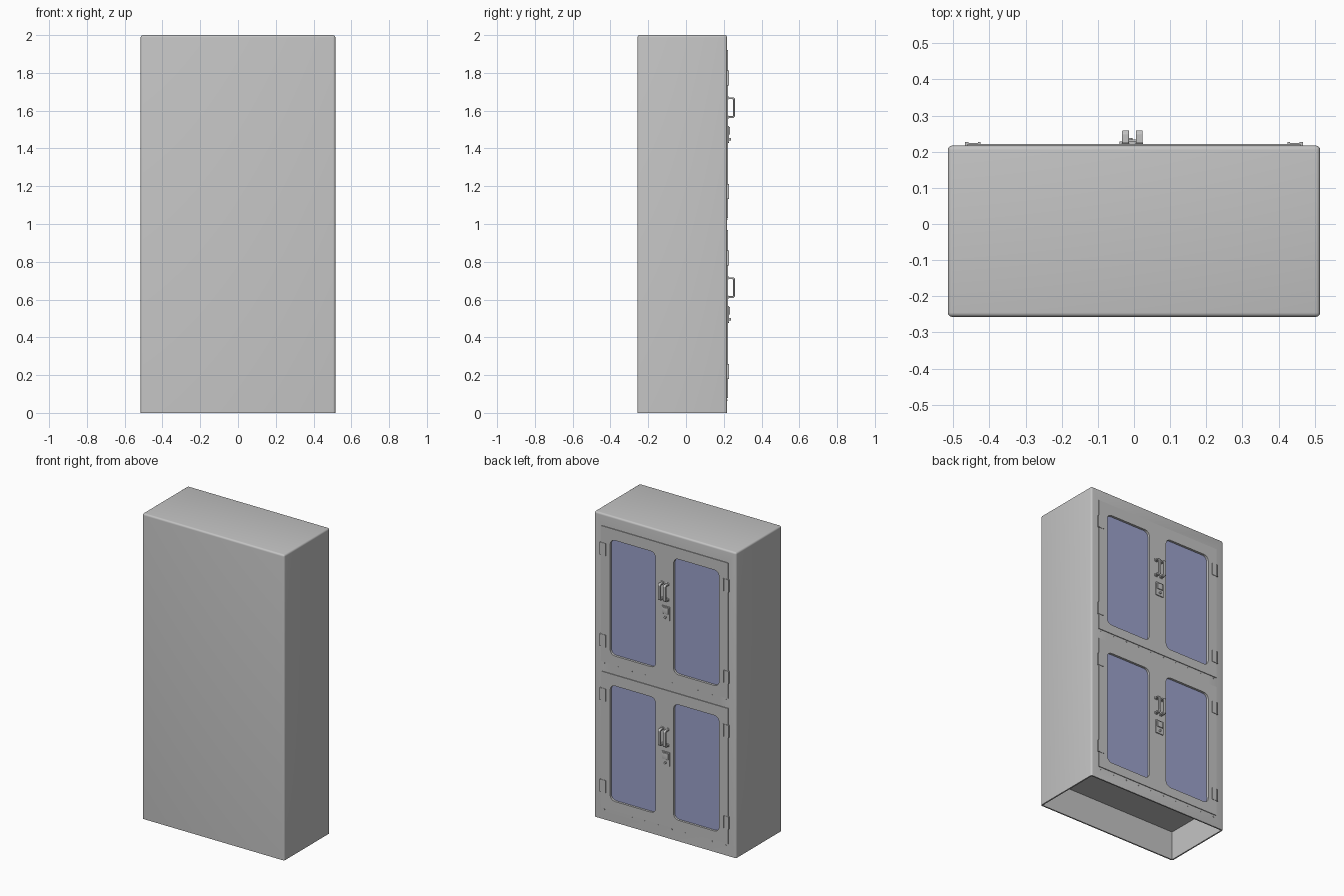
import bpy, bmesh
from mathutils import Vector

if "Cube" in bpy.data.objects:
    bpy.data.objects.remove(bpy.data.objects["Cube"], do_unlink=True)


def material(name, rgb):
    m = bpy.data.materials.new(name)
    m.use_nodes = True
    m.diffuse_color = (*rgb, 1)
    m.node_tree.nodes["Principled BSDF"].inputs["Base Color"].default_value = (*rgb, 1)
    return m


GREY = material("grey painted metal", (0.55, 0.55, 0.55))
BLUE = material("blue glass", (0.33, 0.36, 0.6))

BACK = 0.217            # cabinet face carrying the doors
DOOR = 0.222            # outer face of the doors
TIERS = (0, 0.953)      # height offset of the lower and upper door pair


def add_box(bm, lo, hi, radius=0, axis=None, segments=4, keep_bottom=False):
    """Box between two corners; bevels edges along one axis, or all edges."""
    lo, hi = Vector(lo), Vector(hi)
    verts = bmesh.ops.create_cube(bm, size=1)["verts"]
    for v in verts:
        v.co = (lo + hi) / 2 + v.co * (hi - lo)
    if radius:
        edges = []
        for e in {e for v in verts for e in v.link_edges}:
            a, b = (v.co for v in e.verts)
            along = axis is None or abs((a - b).normalized()[axis]) > 0.9
            at_bottom = max(a.z, b.z) < lo.z + 1e-5
            if along and not (keep_bottom and at_bottom):
                edges.append(e)
        bmesh.ops.bevel(bm, geom=edges, offset=radius, segments=segments,
                        profile=0.5, affect='EDGES')


def finish(bm, name, mat=GREY):
    bmesh.ops.recalc_face_normals(bm, faces=bm.faces)
    mesh = bpy.data.meshes.new(name)
    bm.to_mesh(mesh)
    bm.free()
    mesh.materials.append(mat)
    ob = bpy.data.objects.new(name, mesh)
    bpy.context.collection.objects.link(ob)
    return ob


def activate(ob):
    bpy.ops.object.select_all(action='DESELECT')
    ob.select_set(True)
    bpy.context.view_layer.objects.active = ob


def smooth(ob):
    activate(ob)
    bpy.ops.object.shade_smooth_by_angle(angle=0.6)


def cut(ob, cutter):
    activate(ob)
    mod = ob.modifiers.new("cut", 'BOOLEAN')
    mod.object = cutter
    mod.solver = 'EXACT'
    bpy.ops.object.modifier_apply(modifier=mod.name)


def windows(bm, y0, y1, grow=0):
    """Four rounded window outlines, two per tier."""
    for dz in TIERS:
        for s in (-1, 1):
            x0, x1 = sorted((s * (0.065 - grow), s * (0.395 + grow)))
            add_box(bm, (x0, y0, 0.14 - grow + dz), (x1, y1, 0.897 + grow + dz), 0.035, axis=1)


# Cutters for the window pockets and the open plinth
bm = bmesh.new()
windows(bm, 0.2055, 0.3)
window_cutter = finish(bm, "window_cutter")
bm = bmesh.new()
add_box(bm, (-0.506, -0.248, -0.1), (0.506, 0.208, 0.19))
plinth_cutter = finish(bm, "plinth_cutter")

# Cabinet body
bm = bmesh.new()
add_box(bm, (-0.515, -0.257, 0), (0.515, BACK, 2), 0.012, keep_bottom=True)
body = finish(bm, "cabinet_body")
cut(body, plinth_cutter)
cut(body, window_cutter)
smooth(body)

# Door leaves, meeting in the middle
for tier, dz in zip(("lower", "upper"), TIERS):
    for side, s in (("right", -1), ("left", 1)):
        bm = bmesh.new()
        x0, x1 = sorted((s * 0.0005, s * 0.46))
        add_box(bm, (x0, BACK - 0.001, 0.08 + dz), (x1, DOOR, 0.968 + dz))
        door = finish(bm, f"{tier}_{side}_door")
        cut(door, window_cutter)

# Glass panes
bm = bmesh.new()
windows(bm, 0.2, 0.207, grow=0.004)
finish(bm, "window_panes", BLUE)

for helper in (window_cutter, plinth_cutter):
    bpy.data.objects.remove(helper, do_unlink=True)

# Hinges: a flat leaf with a knuckle on the outer and inner edges
bm = bmesh.new()
for dz in TIERS:
    for z in (0.18, 0.78):
        for s in (-1, 1):
            for a, b, y in ((0.425, 0.468, 0.2245), (0.425, 0.432, 0.227), (0.458, 0.468, 0.227)):
                x0, x1 = sorted((s * a, s * b))
                add_box(bm, (x0, BACK - 0.001, z + dz), (x1, y, z + 0.08 + dz))
finish(bm, "hinges")

# Pull handles: a C-shaped bar swept across its width
PULL = ((0.221, 0), (0.25, 0), (0.259, 0.008), (0.259, 0.102), (0.25, 0.11), (0.221, 0.11),
        (0.221, 0.1), (0.247, 0.1), (0.25, 0.097), (0.25, 0.013), (0.247, 0.01), (0.221, 0.01))
bm = bmesh.new()
for dz in TIERS:
    for x in (-0.033, 0.005):
        face = bm.faces.new([bm.verts.new((x, y, 0.608 + z + dz)) for y, z in PULL])
        extruded = bmesh.ops.extrude_face_region(bm, geom=[face])["geom"]
        bmesh.ops.translate(bm, vec=(0.019, 0, 0),
                            verts=[g for g in extruded if isinstance(g, bmesh.types.BMVert)])
        # Feet against the door
        for z in (0.604, 0.706):
            add_box(bm, (x - 0.001, 0.221, z + dz), (x + 0.02, 0.226, z + 0.018 + dz))
pulls = finish(bm, "pull_handles")
bevel = pulls.modifiers.new("soft edges", 'BEVEL')
bevel.width = 0.003
bevel.segments = 2
smooth(pulls)

# Latches: a backing plate, a raised paddle and a round lock
bm = bmesh.new()
for dz in TIERS:
    add_box(bm, (-0.04, 0.221, 0.477 + dz), (0.018, 0.228, 0.567 + dz), 0.004, axis=1)
    add_box(bm, (-0.032, 0.227, 0.52 + dz), (0.01, 0.234, 0.56 + dz), 0.002)
    add_box(bm, (-0.018, 0.227, 0.489 + dz), (-0.004, 0.238, 0.503 + dz), 0.0065, axis=1)
smooth(finish(bm, "latches"))

# Small rivets under each pair of doors
bm = bmesh.new()
for z in (0.066, 1.024):
    for x in (0.05, 0.145, 0.24, 0.34, 0.44):
        for s in (-1, 1):
            add_box(bm, (s * x - 0.004, BACK - 0.001, z - 0.004),
                    (s * x + 0.004, BACK + 0.002, z + 0.004), 0.0035, axis=1, segments=2)
finish(bm, "rivets")
